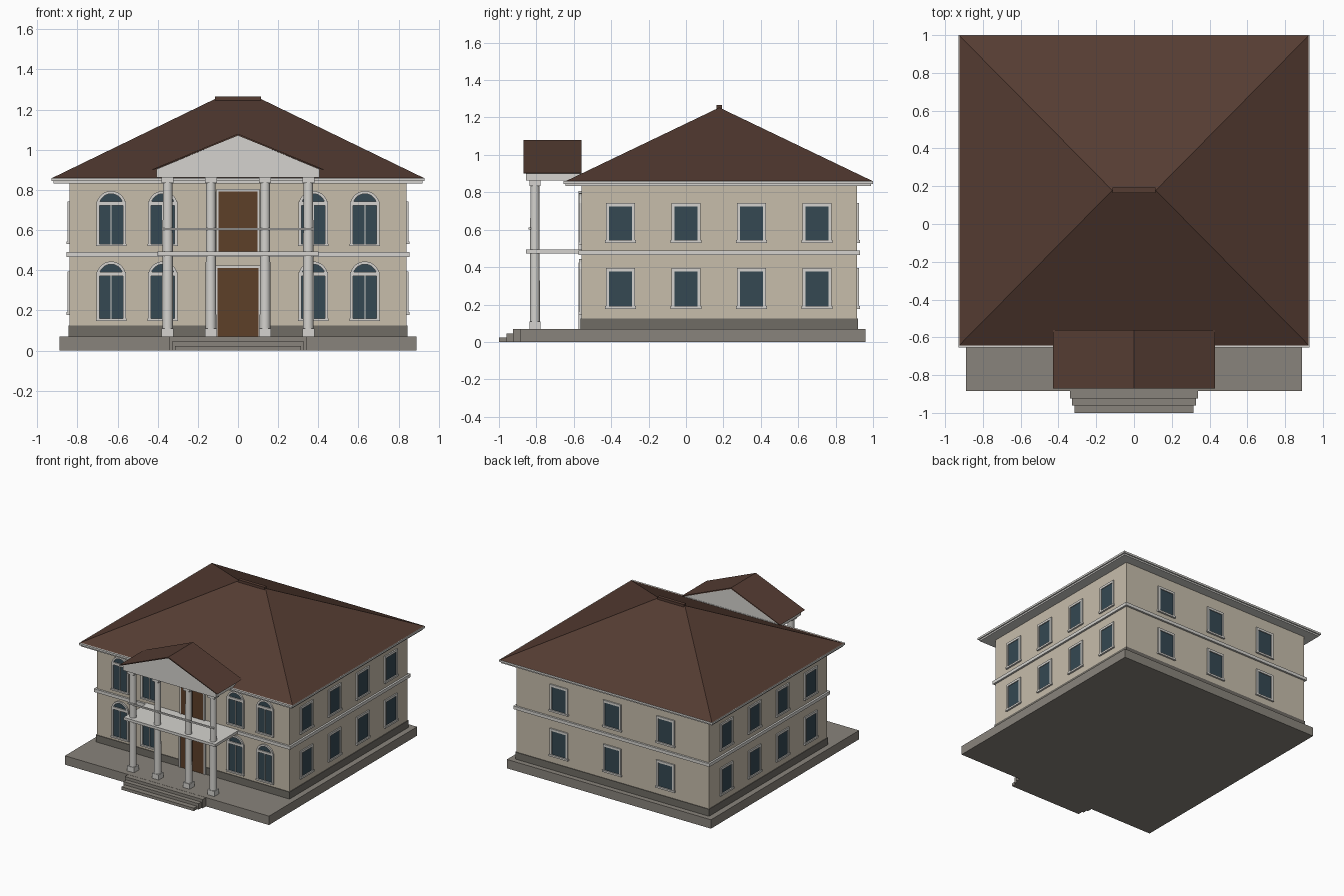
import bpy, bmesh, math
from mathutils import Matrix

if "Cube" in bpy.data.objects:
    bpy.data.objects.remove(bpy.data.objects["Cube"])


def material(name, r, g, b):
    m = bpy.data.materials.new(name)
    m.diffuse_color = (r, g, b, 1)
    m.use_nodes = True
    m.node_tree.nodes["Principled BSDF"].inputs["Base Color"].default_value = m.diffuse_color
    return m


WALL = material("wall_beige", 0.57, 0.51, 0.41)
TRIM = material("trim_white", 0.66, 0.65, 0.62)
STONE = material("stone", 0.25, 0.23, 0.20)
PLINTH = material("plinth_grey", 0.16, 0.15, 0.13)
ROOF = material("roof_brown", 0.09, 0.045, 0.032)
WOOD = material("door_wood", 0.11, 0.05, 0.022)
GLASS = material("glass", 0.035, 0.065, 0.085)


def finish(name, bm, mat):
    bmesh.ops.recalc_face_normals(bm, faces=bm.faces[:])
    me = bpy.data.meshes.new(name)
    bm.to_mesh(me)
    bm.free()
    ob = bpy.data.objects.new(name, me)
    me.materials.append(mat)
    bpy.context.collection.objects.link(ob)
    return ob


def add_box(bm, x0, x1, y0, y1, z0, z1):
    m = Matrix.Translation(((x0 + x1) / 2, (y0 + y1) / 2, (z0 + z1) / 2))
    bmesh.ops.create_cube(bm, size=1, matrix=m @ Matrix.Diagonal((x1 - x0, y1 - y0, z1 - z0, 1)))


def box(name, mat, *dims):
    bm = bmesh.new()
    add_box(bm, *dims)
    return finish(name, bm, mat)


def add_prism(bm, pts, y0, y1):
    """Extrude an outline in the xz plane from y0 to y1."""
    f = bm.faces.new([bm.verts.new((x, y0, z)) for x, z in pts])
    r = bmesh.ops.extrude_face_region(bm, geom=[f])
    verts = [v for v in r["geom"] if isinstance(v, bmesh.types.BMVert)]
    bmesh.ops.translate(bm, verts=verts, vec=(0, y1 - y0, 0))


def prism(name, mat, pts, y0, y1):
    bm = bmesh.new()
    add_prism(bm, pts, y0, y1)
    return finish(name, bm, mat)


def arc(r, z, n=14):
    return [(r * math.cos(math.pi * i / n), z + r * math.sin(math.pi * i / n)) for i in range(n + 1)]


# House footprint
X, Y0, Y1 = 0.84, -0.56, 0.915
YC = 0.178

# Platform and steps
box("platform", STONE, -0.89, 0.89, -0.885, 0.96, 0, 0.07)
for i, (w, y) in enumerate([(0.315, -1.0), (0.328, -0.96), (0.34, -0.925)]):
    box(f"step_{i + 1}", STONE, -w, w, y, -0.88, 0, 0.023 * (i + 1))

# Walls, plinth, belt course and cornice
box("walls", WALL, -X, X, Y0, Y1, 0.07, 0.84)
box("plinth", PLINTH, -X - .005, X + .005, Y0 - .005, Y1 + .005, 0.07, 0.125)
box("belt_course", TRIM, -0.855, 0.855, Y0 - .015, Y1 + .015, 0.465, 0.49)
box("cornice_lower", TRIM, -0.92, 0.92, -0.645, 0.99, 0.833, 0.847)
box("cornice_upper", TRIM, -0.93, 0.93, -0.655, 1.0, 0.845, 0.86)

# Hipped roof with a short ridge cap
bm = bmesh.new()
base = [bm.verts.new((sx * 0.925, YC + sy * 0.82, 0.86)) for sx, sy in [(-1, -1), (1, -1), (1, 1), (-1, 1)]]
rl, rr = [bm.verts.new((s * 0.115, YC, 1.253)) for s in (-1, 1)]
for f in [(base[0], base[1], rr, rl), (base[1], base[2], rr), (base[2], base[3], rl, rr),
          (base[3], base[0], rl), base[::-1]]:
    bm.faces.new(f)
finish("main_roof", bm, ROOF)
box("ridge_cap", ROOF, -0.115, 0.115, YC - 0.014, YC + 0.014, 1.245, 1.266)


# Windows are built facing -y around the origin, then turned onto each wall
def place(objs, x, y, rot):
    for o in objs:
        o.matrix_world = Matrix.Translation((x, y, 0)) @ Matrix.Rotation(rot, 4, "Z")


def square_window(name, z0, z1):
    bm = bmesh.new()
    for s in (-1, 1):
        add_box(bm, s * 0.07 - .008, s * 0.07 + .008, -0.01, 0.005, z0, z1)
    add_box(bm, -0.078, 0.078, -0.01, 0.005, z1 - 0.018, z1)
    add_box(bm, -0.083, 0.083, -0.014, 0.005, z0, z0 + 0.014)
    return [finish(name + "_frame", bm, TRIM),
            box(name + "_glass", GLASS, -0.066, 0.066, -0.004, 0.003, z0 + 0.005, z1 - 0.01)]


def arched_window(name, z0, spring):
    ro, ri = 0.073, 0.059
    bm = bmesh.new()
    outer = [(ro, z0)] + arc(ro, spring) + [(-ro, z0)]
    inner = [(ri, z0)] + arc(ri, spring) + [(-ri, z0)]
    for i in range(len(outer) - 1):
        add_prism(bm, [outer[i], outer[i + 1], inner[i + 1], inner[i]], -0.012, 0.005)
    bmesh.ops.remove_doubles(bm, verts=bm.verts[:], dist=1e-5)
    add_box(bm, -ro, ro, -0.012, 0.005, spring, spring + 0.02)
    add_box(bm, -0.076, 0.076, -0.015, 0.005, z0, z0 + 0.012)
    add_box(bm, -0.003, 0.003, -0.009, 0.005, z0, spring)
    return [finish(name + "_frame", bm, TRIM),
            prism(name + "_glass", GLASS, [(0.064, z0 + .005)] + arc(0.064, spring) + [(-0.064, z0 + .005)],
                  -0.004, 0.003)]


for floor, z0, z1 in [("lower", 0.177, 0.395), ("upper", 0.53, 0.743)]:
    for i, y in enumerate((-0.35, 0, 0.35, 0.70)):
        place(square_window(f"right_{floor}_window_{i + 1}", z0, z1), X, y, math.pi / 2)
        place(square_window(f"left_{floor}_window_{i + 1}", z0, z1), -X, y, -math.pi / 2)
    for i, x in enumerate((-0.465, 0, 0.465)):
        place(square_window(f"back_{floor}_window_{i + 1}", z0, z1), x, Y1, math.pi)
for floor, z0, spring in [("lower", 0.147, 0.371), ("upper", 0.52, 0.722)]:
    for i, x in enumerate((-0.632, -0.375, 0.375, 0.632)):
        place(arched_window(f"front_{floor}_window_{i + 1}", z0, spring), x, Y0, 0)

# Double doors with frames
for floor, w, z0, z1 in [("lower", 0.103, 0.07, 0.412), ("upper", 0.096, 0.49, 0.793)]:
    bm = bmesh.new()
    for s in (-1, 1):
        add_box(bm, s * (w + .006) - .006, s * (w + .006) + .006, Y0 - .015, Y0 + .01, z0, z1)
    add_box(bm, -w - .012, w + .012, Y0 - .015, Y0 + .01, z1, z1 + 0.013)
    finish(floor + "_door_frame", bm, TRIM)
    for side, s in (("left", -1), ("right", 1)):
        a, b = sorted((s * 0.001, s * w))
        box(f"{floor}_door_{side}", WOOD, a, b, Y0 - .01, Y0 + .005, z0, z1)

# Portico columns: block base, tapered round shaft, block capital
CY = -0.808
for i, x in enumerate((-0.35, -0.135, 0.135, 0.35)):
    bm = bmesh.new()
    add_box(bm, x - .03, x + .03, CY - .03, CY + .03, 0.07, 0.11)
    add_box(bm, x - .03, x + .03, CY - .03, CY + .03, 0.835, 0.862)
    bmesh.ops.create_cone(bm, cap_ends=True, segments=16, radius1=0.027, radius2=0.024, depth=0.74,
                          matrix=Matrix.Translation((x, CY, 0.47)))
    col = finish(f"column_{i + 1}", bm, TRIM)
    bpy.context.view_layer.objects.active = col
    col.select_set(True)
    bpy.ops.object.shade_smooth_by_angle(angle=math.radians(35))
    col.select_set(False)

# Balcony slab and rail
box("balcony_slab", TRIM, -0.40, 0.40, -0.855, Y0, 0.472, 0.493)
box("balcony_rail", TRIM, -0.375, 0.375, -0.842, -0.83, 0.60, 0.611)

# Entablature, pediment and gable roof
box("entablature", TRIM, -0.405, 0.405, -0.855, Y0, 0.862, 0.905)
prism("pediment", TRIM, [(-0.405, 0.904), (0.405, 0.904), (0, 1.072)], -0.858, Y0 - 0.002)
prism("portico_roof", ROOF, [(-0.43, 0.902), (0, 1.08), (0.43, 0.902), (0.42, 0.90), (0, 1.071), (-0.42, 0.90)],
      -0.87, -0.56)
